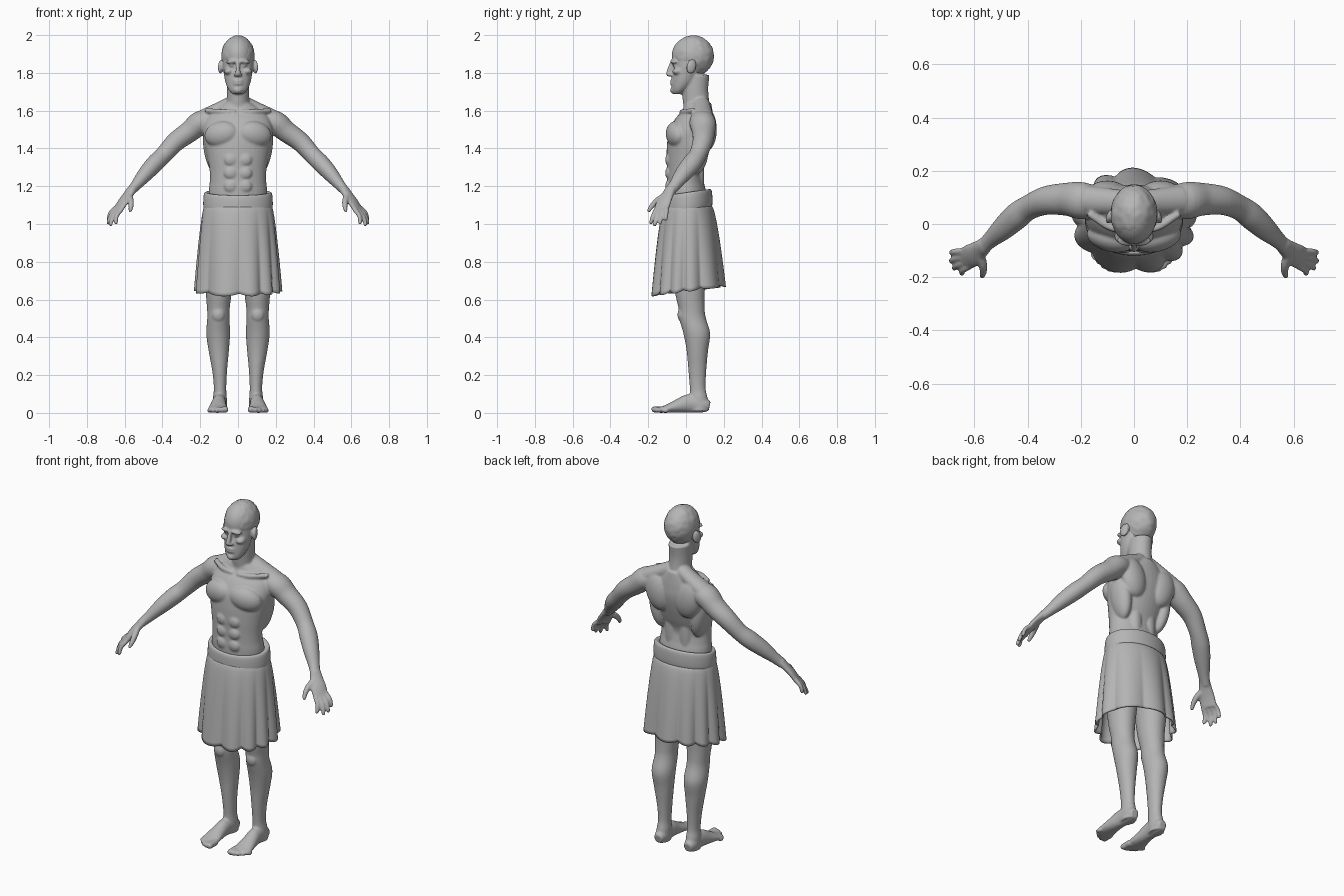
import bpy
import bmesh
from math import sin, cos, pi
from mathutils import Vector, Matrix, Euler, noise

if "Cube" in bpy.data.objects:
    bpy.data.objects.remove(bpy.data.objects["Cube"])

X, Y, Z = Vector((1, 0, 0)), Vector((0, 1, 0)), Vector((0, 0, 1))

stone = bpy.data.materials.new("stone_grey")
stone.use_nodes = True
grey = (0.46, 0.46, 0.46, 1)
stone.diffuse_color = grey
for node in stone.node_tree.nodes:
    if node.type == "BSDF_PRINCIPLED":
        node.inputs["Base Color"].default_value = grey
        node.inputs["Roughness"].default_value = 0.7


def skin(bm, rings, capped=True, closed=False):
    """Join rings of points with quads."""
    loops = [[bm.verts.new(p) for p in ring] for ring in rings]
    pairs = list(zip(loops, loops[1:]))
    if closed:
        pairs.append((loops[-1], loops[0]))
    count = len(loops[0])
    for low, high in pairs:
        for i in range(count):
            j = (i + 1) % count
            bm.faces.new((low[i], low[j], high[j], high[i]))
    if capped:
        bm.faces.new(loops[0])
        bm.faces.new(loops[-1])


def spline(stations, steps=5):
    """Smooth curve through stations of any dimension."""
    pts = [Vector(s) for s in stations]
    pts = [pts[0]] + pts + [pts[-1]]
    out = []
    for a, b, c, d in zip(pts, pts[1:], pts[2:], pts[3:]):
        for k in range(steps):
            t = k / steps
            out.append((b * 2 + (c - a) * t + (a * 2 - b * 5 + c * 4 - d) * t ** 2
                        + (b * 3 - a - c * 3 + d) * t ** 3) / 2)
    return out + [pts[-1]]


def tube(bm, stations, side=X, axis=None, segments=24):
    """Loft ellipses; each station is x, y, z, radius along side, other radius."""
    path = spline(stations)
    rings = []
    for i, s in enumerate(path):
        before, after = path[max(i - 1, 0)], path[min(i + 1, len(path) - 1)]
        along = axis or (Vector(after[:3]) - Vector(before[:3])).normalized()
        u = (side - along * side.dot(along)).normalized()
        v = along.cross(u)
        angles = [2 * pi * k / segments for k in range(segments)]
        rings.append([Vector(s[:3]) + u * (s[3] * cos(a)) + v * (s[4] * sin(a))
                      for a in angles])
    skin(bm, rings)


def blob(bm, centre, radii, turn=(0, 0, 0)):
    place = Matrix.LocRotScale(Vector(centre), Euler(turn), Vector(radii))
    bmesh.ops.create_uvsphere(bm, u_segments=32, v_segments=20, radius=1, matrix=place)


def finish(bm, name):
    bmesh.ops.recalc_face_normals(bm, faces=bm.faces[:])
    mesh = bpy.data.meshes.new(name)
    bm.to_mesh(mesh)
    bm.free()
    for face in mesh.polygons:
        face.use_smooth = True
    mesh.materials.append(stone)
    obj = bpy.data.objects.new(name, mesh)
    bpy.context.scene.collection.objects.link(obj)
    return obj


body = bmesh.new()

# Left leg
tube(body, [(.085, .02, 1.05, .085, .1), (.098, .02, .85, .088, .1),
            (.102, .02, .65, .07, .08), (.104, .03, .55, .06, .069),
            (.104, .035, .5, .059, .071), (.105, .057, .42, .063, .071),
            (.102, .06, .33, .054, .057), (.097, .06, .22, .039, .047),
            (.095, .062, .13, .033, .042), (.096, .067, .08, .037, .047),
            (.097, .07, .01, .038, .052)], axis=Z)
blob(body, (.104, -.02, .52), (.035, .025, .04))

# Left foot and toes
tube(body, [(.097, .125, .035, .024, .026), (.097, .09, .042, .036, .041),
            (.1, .02, .05, .037, .05), (.104, -.04, .037, .043, .037),
            (.106, -.1, .022, .052, .022), (.107, -.135, .017, .05, .015)])
for i in range(5):
    x, r = .068 + .021 * i, .018 - .0015 * i
    tip = -.182 + .0035 * i * i
    tube(body, [(x, -.11, r, r, r), (x, tip + .03, r, r * .9, r),
                (x, tip + .012, r, r, r * .9), (x, tip, r * .9, r * .7, r * .6)], segments=12)

# Left arm
tube(body, [(.14, .08, 1.55, .06, .055), (.2, .088, 1.535, .07, .063),
            (.255, .093, 1.49, .062, .057), (.33, .088, 1.435, .054, .052),
            (.395, .062, 1.365, .047, .046), (.44, .03, 1.32, .051, .047),
            (.49, -.015, 1.265, .045, .041), (.54, -.06, 1.205, .032, .029),
            (.57, -.088, 1.17, .031, .023)], side=Y)

# Left hand
across = Vector((.36, .9, .24)).normalized()
tube(body, [(.56, -.08, 1.185, .03, .024), (.585, -.1, 1.15, .038, .02),
            (.61, -.118, 1.115, .045, .018), (.634, -.132, 1.075, .044, .015)], side=across)
knuckle = Vector((.63, -.13, 1.082))
tips = [(.65, -.188, 1), (.68, -.168, .99), (.692, -.14, 1), (.69, -.108, 1.02)]
for spread, tip in zip((-1, -.33, .33, 1), tips):
    root, tip = knuckle + across * (.033 * spread), Vector(tip)
    middle = root.lerp(tip, .5) + Vector((.008, 0, .006))
    tube(body, [(*root, .012, .013), (*middle, .012, .012),
                (*root.lerp(tip, .9), .011, .011), (*tip, .007, .007)],
         side=across, segments=12)
tube(body, [(.58, -.11, 1.15, .018, .018), (.568, -.15, 1.125, .017, .017),
            (.566, -.18, 1.095, .014, .014), (.572, -.2, 1.065, .009, .009)], segments=12)

# Left side of the torso: neck slope, chest, shoulder blade, flank, back column, abdomen
tube(body, [(.03, .08, 1.64, .045, .04), (.1, .085, 1.605, .05, .04),
            (.175, .09, 1.565, .055, .045)], side=Y)
blob(body, (.088, -.052, 1.475), (.092, .052, .068), (0, .2, .25))
blob(body, (.1, .11, 1.5), (.078, .053, .115), (0, .25, 0))
blob(body, (.135, .05, 1.4), (.047, .07, .14), (0, .15, 0))
blob(body, (.045, .055, 1.27), (.042, .042, .2))
for z in (1.2, 1.27, 1.34):
    blob(body, (.038, -.09, z), (.036, .02, .034))
tube(body, [(.015, -.02, 1.59, .016, .016), (.09, -.012, 1.595, .014, .014),
            (.17, .04, 1.6, .014, .014)], side=Y, segments=12)

# Left side of the face: brow, eye, cheek, ear, nostril
blob(body, (.034, -.067, 1.86), (.033, .015, .011), (0, .1, .25))
blob(body, (.032, -.056, 1.838), (.015, .014, .01))
blob(body, (.05, -.045, 1.808), (.024, .028, .018))
blob(body, (.092, .028, 1.832), (.012, .027, .038), (-.2, 0, .3))
blob(body, (.012, -.083, 1.79), (.011, .013, .009))

# Copy the left parts to the right
copy = bmesh.ops.duplicate(body, geom=body.verts[:] + body.edges[:] + body.faces[:])["geom"]
for part in copy:
    if isinstance(part, bmesh.types.BMVert):
        part.co.x = -part.co.x

# Trunk and neck
trunk = [(1.0, .015, .15, .11), (1.16, .003, .155, .105), (1.22, -.003, .15, .098),
         (1.28, -.006, .15, .095), (1.35, .005, .162, .108), (1.43, .018, .178, .118),
         (1.5, .03, .185, .118), (1.56, .045, .168, .1), (1.6, .06, .13, .08),
         (1.64, .062, .075, .072)]
tube(body, [(0, y, z, w, d) for z, y, w, d in trunk], axis=Z, segments=36)
tube(body, [(0, .065, 1.57, .07, .07), (0, .053, 1.65, .06, .07),
            (0, .048, 1.72, .06, .07), (0, .05, 1.79, .06, .075)], axis=Z)

# Skull, jaw, nose, lips and chin
blob(body, (0, .035, 1.89), (.083, .111, .106))
jaw = [(1.688, -.045, .03, .024), (1.71, -.033, .05, .043), (1.75, -.012, .067, .064),
       (1.8, .002, .076, .074), (1.84, .01, .08, .074), (1.9, .02, .08, .09)]
tube(body, [(0, y, z, w, d) for z, y, w, d in jaw], axis=Z)
tube(body, [(0, -.068, 1.865, .011, .012), (0, -.082, 1.83, .011, .014),
            (0, -.092, 1.797, .014, .014), (0, -.088, 1.782, .012, .012)], axis=Z, segments=16)
for z in (1.758, 1.743):
    blob(body, (0, -.073, z), (.026, .012, .008))
blob(body, (0, -.067, 1.708), (.024, .018, .018))

# Fuse the body into one smooth skin
figure = finish(body, "body")
fuse = figure.modifiers.new("fuse", "REMESH")
fuse.mode = "VOXEL"
fuse.voxel_size = 0.0055
fuse.use_smooth_shade = True
soften = figure.modifiers.new("soften", "SMOOTH")
soften.factor = 0.5
soften.iterations = 7

# Cropped hair with shallow tufts
hair = bmesh.new()
blob(hair, (0, .038, 1.89), (.088, .11, .108))
bmesh.ops.subdivide_edges(hair, edges=hair.edges[:], cuts=1, use_grid_fill=True)
for vert in hair.verts:
    vert.co += (vert.co - Vector((0, .038, 1.89))) * noise.noise(vert.co * 40) * .03
finish(hair, "hair")


def oval(angle, width, depth, z):
    return Vector((width * cos(angle), .01 + depth * sin(angle), z))


# Pleated kilt, flaring to a wavy hem that rises at the back
turns = [2 * pi * k / 144 for k in range(144)]
rings = []
for row in range(25):
    t = row / 24
    flare = t ** .6
    ring = []
    for a in turns:
        pleat = abs(sin(5.5 * (a + .2 * sin(2 * a + 1)))) - .6
        out = .024 * t * pleat
        p = oval(a, .172 + .05 * flare + out, .12 + .068 * flare + out, 0)
        hem = .645 + .13 * p.y - .012 * pleat
        p.z = 1.1 + (hem - 1.1) * t
        ring.append(p)
    rings.append(ring)
kilt_mesh = bmesh.new()
skin(kilt_mesh, rings, capped=False)
kilt = finish(kilt_mesh, "kilt")
cloth = kilt.modifiers.new("cloth", "SOLIDIFY")
cloth.thickness = 0.008
cloth.offset = 0

# Rolled waistband, higher at the back
profile = [(-.045, 1.145), (-.02, 1.163), (-.005, 1.168), (.003, 1.155), (.006, 1.115),
           (.005, 1.085), (.001, 1.073), (-.01, 1.07), (-.045, 1.085)]
band = bmesh.new()
skin(band, [[oval(a, .178 + out, .124 + out, z + .14 * sin(a) * .12) for a in turns]
            for out, z in spline(profile, 3)], capped=False, closed=True)
finish(band, "waistband")
